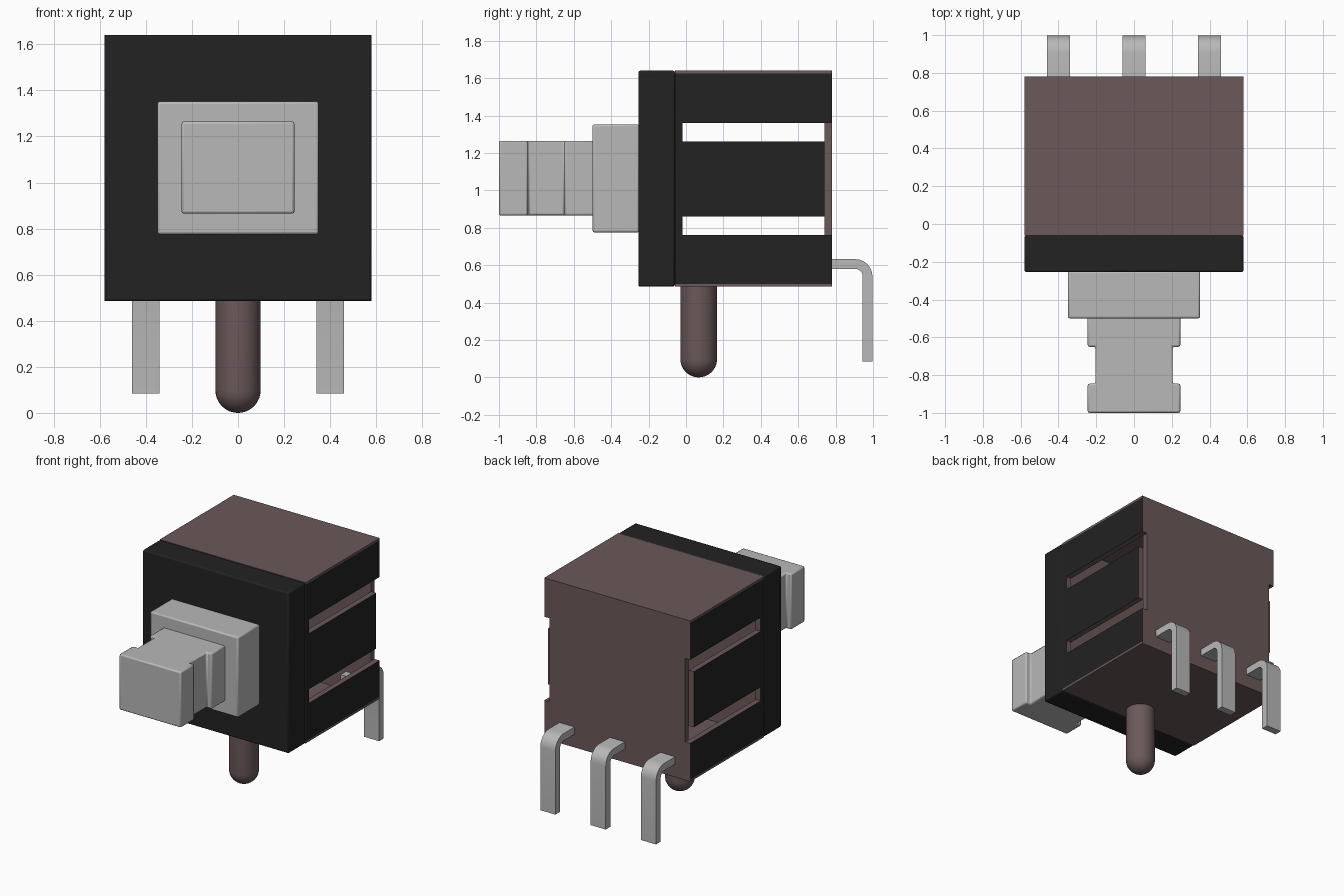
import bpy, bmesh, math
from mathutils import Vector

if "Cube" in bpy.data.objects:
    bpy.data.objects.remove(bpy.data.objects["Cube"], do_unlink=True)


def material(name, rgb):
    m = bpy.data.materials.new(name)
    m.use_nodes = True
    m.diffuse_color = (*rgb, 1)
    bsdf = next(n for n in m.node_tree.nodes if n.type == 'BSDF_PRINCIPLED')
    bsdf.inputs["Base Color"].default_value = (*rgb, 1)
    return m


BLACK = material("black plastic", (0.016, 0.016, 0.016))
BROWN = material("brown plastic", (0.147, 0.098, 0.102))
GREY = material("light grey", (0.48, 0.48, 0.48))


def finish(name, bm, mats, bevel=0.0, smooth=False):
    bmesh.ops.recalc_face_normals(bm, faces=bm.faces)
    me = bpy.data.meshes.new(name)
    bm.to_mesh(me)
    bm.free()
    for m in mats:
        me.materials.append(m)
    ob = bpy.data.objects.new(name, me)
    bpy.context.collection.objects.link(ob)
    if bevel:
        mod = ob.modifiers.new("bevel", 'BEVEL')
        mod.width, mod.segments, mod.limit_method = bevel, 2, 'ANGLE'
    if smooth:
        bpy.ops.object.select_all(action='DESELECT')
        ob.select_set(True)
        bpy.context.view_layer.objects.active = ob
        bpy.ops.object.shade_smooth_by_angle(angle=math.radians(35))
    return ob


def prism(name, outline, axis, lo, hi, mats, bevel=0.0, smooth=False, rule=None):
    """Extrude an outline along an axis: 'x' takes (y, z) points, 'z' takes (x, y)."""
    bm = bmesh.new()
    place = (lambda a, b: (lo, a, b)) if axis == 'x' else (lambda a, b: (a, b, lo))
    face = bm.faces.new([bm.verts.new(place(a, b)) for a, b in outline])
    ext = bmesh.ops.extrude_face_region(bm, geom=[face])
    step = Vector((hi - lo, 0, 0)) if axis == 'x' else Vector((0, 0, hi - lo))
    bmesh.ops.translate(bm, vec=step,
                        verts=[g for g in ext["geom"] if isinstance(g, bmesh.types.BMVert)])
    if rule:
        bmesh.ops.recalc_face_normals(bm, faces=bm.faces)
        for f in bm.faces:
            f.material_index = rule(f)
    return finish(name, bm, mats, bevel, smooth)


def box(name, x, y, z, mat, bevel=0.0):
    outline = [(x[0], y[0]), (x[1], y[0]), (x[1], y[1]), (x[0], y[1])]
    return prism(name, outline, 'z', z[0], z[1], [mat], bevel, bool(bevel))


# Front bezel with a brown liner behind it
box("front_bezel", (-.58, .58), (-.255, -.06), (.485, 1.64), BLACK, .01)
box("bezel_liner", (-.54, .54), (-.06, -.045), (.495, 1.625), BROWN)

# Hollow housing: lid, floor and back
box("housing_top", (-.58, .58), (-.06, .78), (1.625, 1.64), BROWN)
box("housing_floor", (-.58, .58), (-.06, .78), (.485, .5), BROWN)
box("housing_back", (-.54, .54), (.74, .78), (.5, 1.625), BROWN)

# Slotted side walls, black on their outer face only
side = [(-.06, .5), (.78, .5), (.78, .76), (-.02, .76), (-.02, .86), (.74, .86),
        (.74, 1.26), (-.02, 1.26), (-.02, 1.36), (.78, 1.36), (.78, 1.625), (-.06, 1.625)]
for label, s in (("left", 1), ("right", -1)):
    prism(label + "_side_wall", side, 'x', s * .54, s * .58, [BROWN, BLACK],
          rule=lambda f, s=s: int(f.normal.x * s > .5))

# Push button: collar and waisted plunger
box("button_collar", (-.35, .35), (-.5, -.25), (.775, 1.352), GREY, .01)
half = [(.245, -1), (.245, -.845), (.205, -.845), (.205, -.65), (.245, -.65), (.245, -.49)]
plunger = half + [(-x, y) for x, y in reversed(half)]
prism("button_plunger", plunger, 'z', .865, 1.265, [GREY], .01, True)

# Bent terminal pins
def arc(r, cy=.905, cz=.54, n=6):
    return [(cy + r * math.sin(i * math.pi / 2 / n), cz + r * math.cos(i * math.pi / 2 / n))
            for i in range(n + 1)]

pin = [(.68, .58), (.68, .632)] + arc(.092) + [(.997, .085), (.945, .085)] + arc(.04)[::-1]
for label, x in (("right", -.4), ("middle", 0), ("left", .4)):
    prism(label + "_pin", pin, 'x', x - .06, x + .06, [GREY], 0, True)

# Round-ended locating peg, spun from a profile
R, steps = .098, 10
profile = [(R * math.sin(i * math.pi / 2 / steps), R - R * math.cos(i * math.pi / 2 / steps))
           for i in range(steps + 1)] + [(R, .49), (0, .49)]
bm = bmesh.new()
vs = [bm.verts.new((r, .068, z)) for r, z in profile]
es = [bm.edges.new(p) for p in zip(vs, vs[1:])]
bmesh.ops.spin(bm, geom=vs + es, cent=(0, .068, 0), axis=(0, 0, 1),
               angle=2 * math.pi, steps=32)
bmesh.ops.remove_doubles(bm, verts=bm.verts, dist=1e-4)
finish("locating_peg", bm, [BROWN], 0, True)
